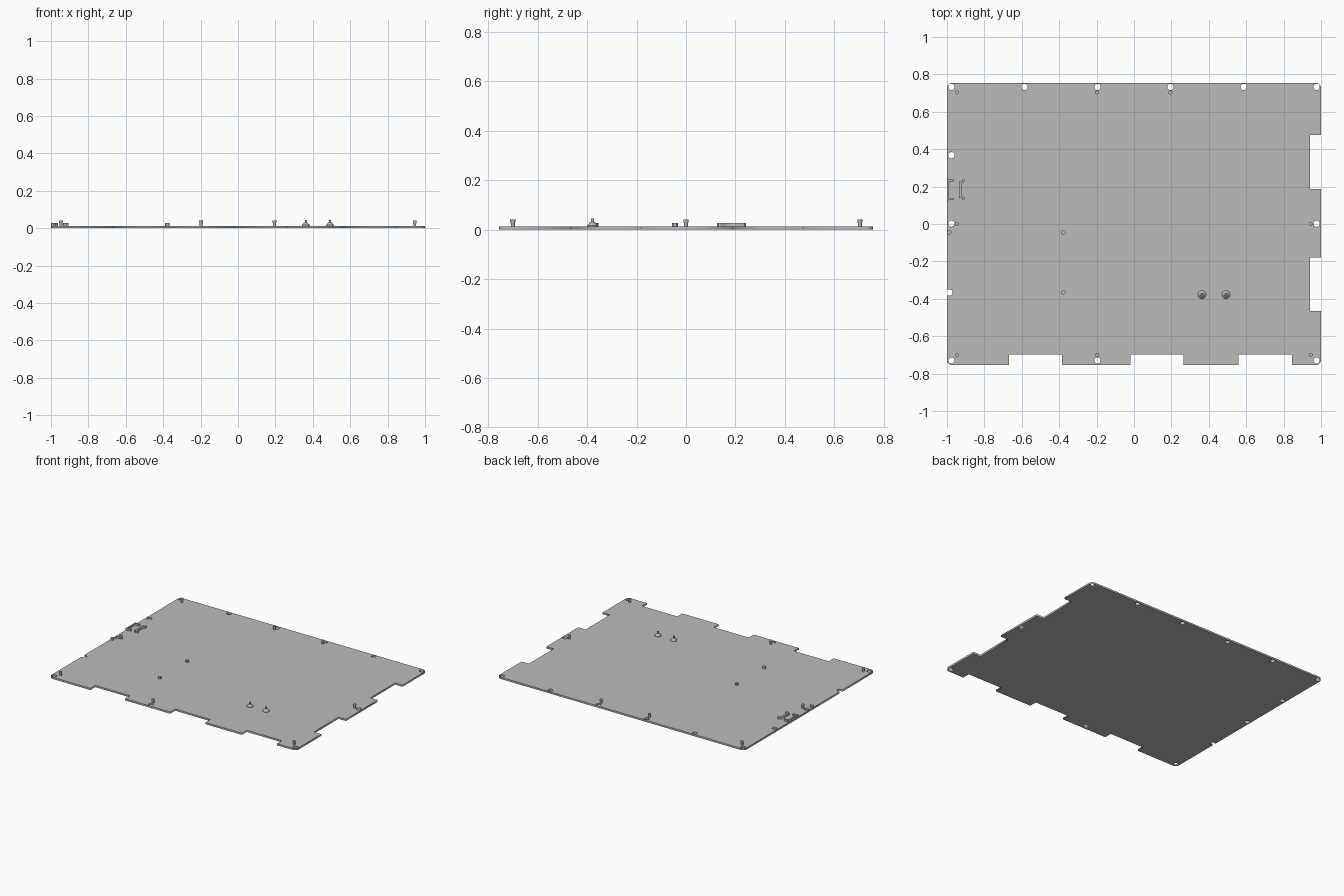
import bpy, bmesh, math

if "Cube" in bpy.data.objects:
    bpy.data.objects.remove(bpy.data.objects["Cube"])

T = 0.013  # plate thickness
grey = bpy.data.materials.new("light grey")
grey.diffuse_color = (0.5, 0.5, 0.5, 1)
grey.use_nodes = True
grey.node_tree.nodes["Principled BSDF"].inputs["Base Color"].default_value = grey.diffuse_color


def arc(cx, cy, r, a0, a1, n):
    return [(cx + r * math.cos(math.radians(a0 + (a1 - a0) * i / n)),
             cy + r * math.sin(math.radians(a0 + (a1 - a0) * i / n))) for i in range(n + 1)]


def extrude_outline(name, loops, z0, z1):
    """Fill outlines (inner loops become holes) and extrude from z0 to z1."""
    cu = bpy.data.curves.new(name + "_profile", 'CURVE')
    cu.dimensions, cu.fill_mode, cu.extrude = '2D', 'BOTH', (z1 - z0) / 2
    for pts in loops:
        sp = cu.splines.new('POLY')
        sp.points.add(len(pts) - 1)
        for p, (x, y) in zip(sp.points, pts):
            p.co = (x, y, 0, 1)
        sp.use_cyclic_u = True
    tmp = bpy.data.objects.new(name + "_tmp", cu)
    bpy.context.collection.objects.link(tmp)
    dg = bpy.context.evaluated_depsgraph_get()
    me = bpy.data.meshes.new_from_object(tmp.evaluated_get(dg))
    bpy.data.objects.remove(tmp)
    bm = bmesh.new()
    bm.from_mesh(me)
    bmesh.ops.remove_doubles(bm, verts=bm.verts, dist=1e-5)
    bmesh.ops.translate(bm, verts=bm.verts, vec=(0, 0, (z0 + z1) / 2))
    bmesh.ops.recalc_face_normals(bm, faces=bm.faces)
    bm.to_mesh(me)
    bm.free()
    me.materials.clear()
    me.materials.append(grey)
    ob = bpy.data.objects.new(name, me)
    bpy.context.collection.objects.link(ob)
    return ob


def turned(name, x, y, profile, n=20):
    """Revolve an (radius, z) profile and cap both ends."""
    bm = bmesh.new()
    rings = [[bm.verts.new((x + r * math.cos(2 * math.pi * i / n),
                            y + r * math.sin(2 * math.pi * i / n), z)) for i in range(n)]
             for r, z in profile]
    for a, b in zip(rings, rings[1:]):
        for i in range(n):
            j = (i + 1) % n
            bm.faces.new((a[i], a[j], b[j], b[i]))
    bm.faces.new(rings[0][::-1])
    bm.faces.new(rings[-1])
    me = bpy.data.meshes.new(name)
    bm.to_mesh(me)
    bm.free()
    me.materials.append(grey)
    ob = bpy.data.objects.new(name, me)
    bpy.context.collection.objects.link(ob)
    bpy.ops.object.select_all(action='DESELECT')
    ob.select_set(True)
    bpy.context.view_layer.objects.active = ob
    bpy.ops.object.shade_smooth_by_angle(angle=math.radians(30))


# plate outline, counter-clockwise from the front left corner
H, R = 0.755, 0.03
outline = arc(-1 + R, -H + R, R, 180, 270, 8)
for x0, x1 in [(-0.667, -0.385), (-0.02, 0.265), (0.56, 0.845)]:   # front notches
    outline += [(x0, -H), (x0, -0.698), (x1, -0.698), (x1, -H)]
outline += arc(1 - R, -H + R, R, 270, 360, 8)
for y0, y1 in [(-0.465, -0.18), (0.188, 0.475)]:                   # right notches
    outline += [(1, y0), (0.94, y0), (0.94, y1), (1, y1)]
outline += arc(1 - R, H - R, R, 0, 90, 8) + arc(-1 + R, H - R, R, 90, 180, 8)
outline += [(-1, -0.35)] + arc(-0.985, -0.366, 0.016, 90, -90, 8) + [(-1, -0.382)]  # left slot

# screw holes
holes = [(x, 0.733) for x in (-0.976, -0.586, -0.195, 0.195, 0.586, 0.976)]
holes += [(x, -0.73) for x in (-0.976, -0.195, 0.976)]
holes += [(-0.976, 0.368), (-0.976, 0.002), (0.976, 0.002)]
extrude_outline("plate", [outline] + [arc(x, y, 0.017, 0, 345, 23) for x, y in holes], 0, T)

# locating pegs, slightly wider at the top
pegs = [(-0.947, 0.703), (-0.197, 0.703), (0.195, 0.703), (-0.947, 0), (0.945, 0),
        (-0.947, -0.7), (-0.197, -0.7), (0.945, -0.7)]
for x, y in pegs:
    turned("locating_peg", x, y, [(0.008, T - 0.002), (0.008, 0.024), (0.0105, 0.034), (0.0105, 0.04)])

# cone stands with a pin on top
for x in (0.363, 0.492):
    turned("cone_stand", x, -0.378, [(0.022, T - 0.002), (0.022, 0.016), (0.008, 0.031),
                                     (0.006, 0.031), (0.006, 0.045)])

# short support posts
for x, y in [(-0.378, -0.045), (-0.378, -0.365), (-0.987, -0.045)]:
    turned("support_post", x, y, [(0.012, T - 0.002), (0.012, 0.027)], 12)

# connector bracket: two facing channels
extrude_outline("bracket_outer", [[(-0.999, 0.125), (-0.992, 0.125), (-0.992, 0.13), (-0.962, 0.13),
                (-0.962, 0.14), (-0.992, 0.14), (-0.992, 0.228), (-0.962, 0.228), (-0.962, 0.238),
                (-0.992, 0.238), (-0.992, 0.243), (-0.999, 0.243)]], T - 0.002, 0.027)
extrude_outline("bracket_inner", [[(-0.935, 0.14), (-0.92, 0.14), (-0.92, 0.13), (-0.907, 0.13),
                (-0.907, 0.143), (-0.92, 0.148), (-0.92, 0.22), (-0.907, 0.225), (-0.907, 0.238),
                (-0.92, 0.238), (-0.92, 0.228), (-0.935, 0.228)]], T - 0.002, 0.027)
